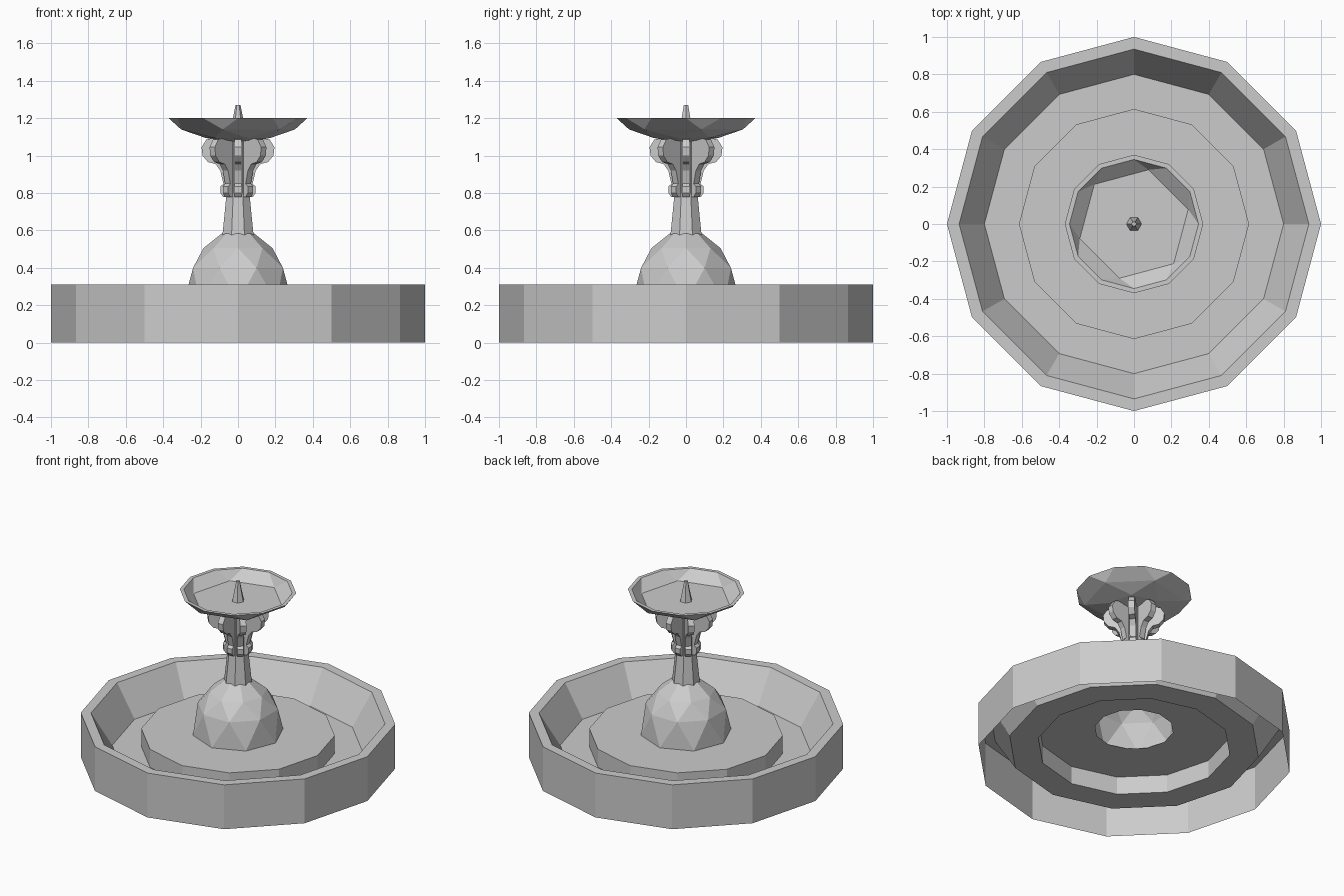
import bpy, bmesh
from math import sin, cos, pi, radians

if "Cube" in bpy.data.objects:
    bpy.data.objects.remove(bpy.data.objects["Cube"])


def finish(name, bm):
    mesh = bpy.data.meshes.new(name)
    bm.to_mesh(mesh)
    bm.free()
    ob = bpy.data.objects.new(name, mesh)
    bpy.context.collection.objects.link(ob)
    return ob


def ring(bm, r, z, n, turn=0):
    return [bm.verts.new((r * cos(2 * pi * i / n + turn), r * sin(2 * pi * i / n + turn), z))
            for i in range(n)]


def lathe(name, profile, n, turn=0, cap=False):
    bm = bmesh.new()
    rings = [ring(bm, r, z, n, turn) for r, z in profile]
    for a, b in zip(rings, rings[1:]):
        for i in range(n):
            j = (i + 1) % n
            bm.faces.new((a[i], a[j], b[j], b[i]))
    if cap:
        bm.faces.new(rings[-1])
    return finish(name, bm)


def faceted(name, rings, open_z, inward=False):
    """Faceted shell: hull of several rings, left open at height open_z."""
    bm = bmesh.new()
    for r, z, n, turn in rings:
        ring(bm, r, z, n, radians(turn))
    bmesh.ops.convex_hull(bm, input=bm.verts[:])
    bmesh.ops.recalc_face_normals(bm, faces=bm.faces[:])
    lid = [f for f in bm.faces if all(abs(v.co.z - open_z) < 1e-4 for v in f.verts)]
    bmesh.ops.delete(bm, geom=lid, context='FACES')
    if inward:
        bmesh.ops.reverse_faces(bm, faces=bm.faces[:])
    return finish(name, bm)


# Basin: outer wall, rim, sloped inside, floor and raised step in one sheet
lathe("basin", [(1, 0), (1, 0.31), (0.935, 0.31), (0.8, 0.09), (0.615, 0.09),
                (0.615, 0.215), (0.25, 0.215)], 12)

# Faceted dome foot, hollow below
faceted("dome_foot", [(0.29, 0.215, 8, 0), (0.26, 0.4, 8, 22.5),
                      (0.185, 0.505, 4, 0), (0.185, 0.505, 4, 45),
                      (0.085, 0.585, 8, 0)], 0.215)

# Stem
lathe("stem", [(0.09, 0.575), (0.066, 0.8), (0.066, 1.1)], 8, pi / 8)

# Scroll brackets around the stem: extruded side profile
profile = [(0.04, 1.1), (0.1, 1.08), (0.13, 1.095), (0.17, 1.085), (0.195, 1.045),
           (0.19, 1.0), (0.16, 0.965), (0.12, 0.955), (0.095, 0.92), (0.078, 0.85),
           (0.094, 0.835), (0.094, 0.8), (0.08, 0.78), (0.04, 0.78)]
for k in range(8):
    bm = bmesh.new()
    face = bm.faces.new([bm.verts.new((r, -0.02, z)) for r, z in profile])
    ext = bmesh.ops.extrude_face_region(bm, geom=[face], use_keep_orig=True)
    bmesh.ops.translate(bm, vec=(0, 0.04, 0),
                        verts=[v for v in ext["geom"] if isinstance(v, bmesh.types.BMVert)])
    bmesh.ops.recalc_face_normals(bm, faces=bm.faces[:])
    finish(f"bracket_{k + 1}", bm).rotation_euler.z = k * pi / 4

# Upper bowl: faceted underside, rim and faceted inside with a flat floor
faceted("bowl_underside", [(0.37, 1.2, 12, 0), (0.315, 1.14, 6, 15),
                           (0.18, 1.095, 6, 45), (0.06, 1.075, 6, 15)], 1.2)
lathe("bowl_rim", [(0.37, 1.2), (0.345, 1.2)], 12)
faceted("bowl_inside", [(0.345, 1.2, 12, 0), (0.3, 1.135, 6, 15)], 1.2, inward=True)

# Spout
lathe("spout", [(0.042, 1.13), (0.026, 1.205), (0.013, 1.272)], 6, cap=True)
